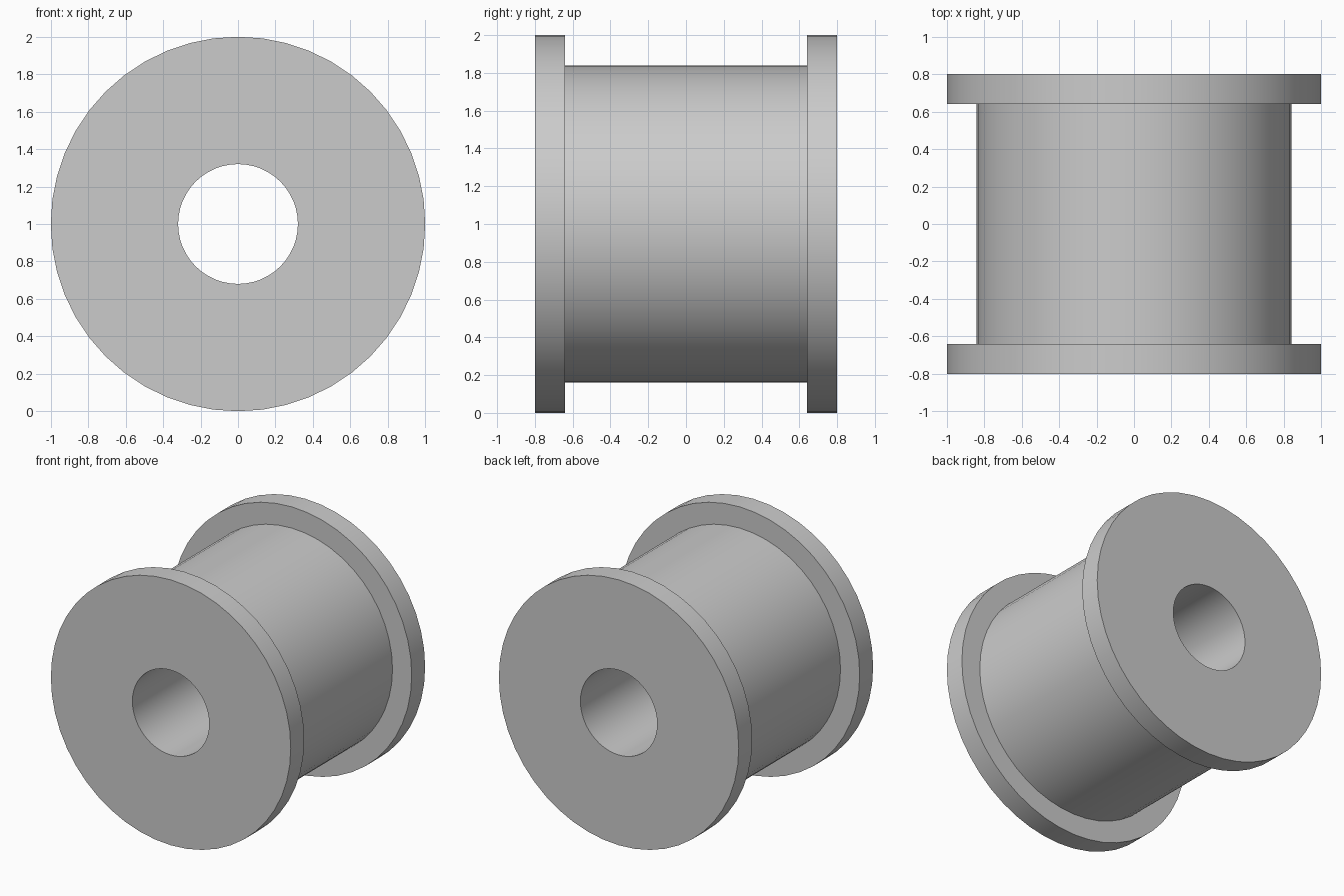
import bpy
import math

cube = bpy.data.objects.get("Cube")
if cube:
    bpy.data.objects.remove(cube, do_unlink=True)

SEGMENTS = 48
RIM, DRUM, BORE = 1.0, 0.84, 0.32
END, INNER = 0.8, 0.64

# Plain grey material
grey = bpy.data.materials.new("light_grey")
grey.use_nodes = True
colour = (0.6, 0.6, 0.6, 1)
grey.diffuse_color = colour
grey.node_tree.nodes["Principled BSDF"].inputs["Base Color"].default_value = colour

# Closed cross-section as (radius, y), turned around the y axis
profile = [(BORE, -END), (RIM, -END), (RIM, -INNER), (DRUM, -INNER),
           (DRUM, INNER), (RIM, INNER), (RIM, END), (BORE, END)]
count = len(profile)
verts, faces = [], []
for s in range(SEGMENTS):
    angle = 2 * math.pi * s / SEGMENTS
    for radius, y in profile:
        verts.append((radius * math.cos(angle), y, 1 + radius * math.sin(angle)))
    following = (s + 1) % SEGMENTS
    for p in range(count):
        q = (p + 1) % count
        faces.append((s * count + p, following * count + p,
                      following * count + q, s * count + q))

# Flanged spool with a through bore
mesh = bpy.data.meshes.new("flanged_spool")
mesh.from_pydata(verts, [], faces)
mesh.materials.append(grey)
mesh.update()
spool = bpy.data.objects.new("flanged_spool", mesh)
bpy.context.collection.objects.link(spool)

# Consistent outward normals, round walls smooth and edges sharp
bpy.ops.object.select_all(action="DESELECT")
spool.select_set(True)
bpy.context.view_layer.objects.active = spool
bpy.ops.object.mode_set(mode="EDIT")
bpy.ops.mesh.select_all(action="SELECT")
bpy.ops.mesh.normals_make_consistent(inside=False)
bpy.ops.object.mode_set(mode="OBJECT")
bpy.ops.object.shade_smooth_by_angle(angle=math.radians(30))
